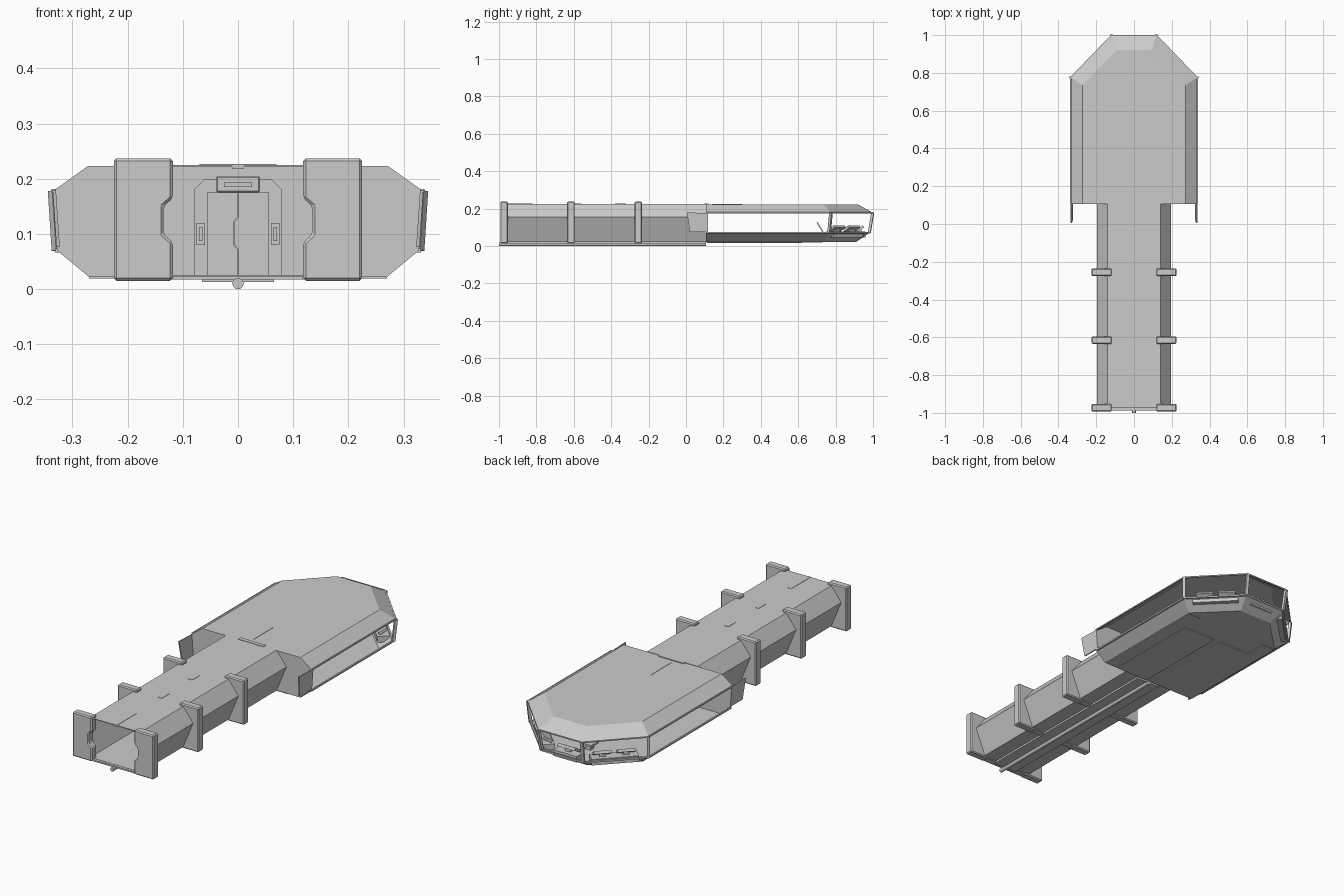
import bpy, bmesh, math
from mathutils import Vector, Matrix

if "Cube" in bpy.data.objects:
    bpy.data.objects.remove(bpy.data.objects["Cube"])


def finish(name, bm, bevel=0, thick=0):
    bmesh.ops.recalc_face_normals(bm, faces=bm.faces)
    me = bpy.data.meshes.new(name)
    bm.to_mesh(me)
    bm.free()
    ob = bpy.data.objects.new(name, me)
    bpy.context.collection.objects.link(ob)
    if thick:
        m = ob.modifiers.new("Solidify", 'SOLIDIFY')
        m.thickness = thick
        m.offset = -1
    if bevel:
        m = ob.modifiers.new("Bevel", 'BEVEL')
        m.width = bevel
        m.segments = 1
    return ob


def loft(name, rings, caps=(False, False), closed=True, thick=0, bevel=0):
    """Skin a list of equally long point rings."""
    bm = bmesh.new()
    vs = [[bm.verts.new(p) for p in r] for r in rings]
    n = len(vs[0])
    for a, b in zip(vs, vs[1:]):
        for i in range(n if closed else n - 1):
            j = (i + 1) % n
            bm.faces.new((a[i], a[j], b[j], b[i]))
    if caps[0]:
        bm.faces.new(vs[0])
    if caps[1]:
        bm.faces.new(vs[-1])
    return finish(name, bm, bevel, thick)


def prism(name, xz, y0, y1, bevel=0):
    return loft(name, [[(x, y, z) for x, z in xz] for y in (y0, y1)], (True, True), bevel=bevel)


def box(name, x0, x1, y0, y1, z0, z1, bevel=0):
    return prism(name, [(x0, z0), (x1, z0), (x1, z1), (x0, z1)], y0, y1, bevel)


def turned_box(name, center, size, rot_z=0, tilt=0):
    bm = bmesh.new()
    bmesh.ops.create_cube(bm, size=1, matrix=Matrix.Translation(center)
                          @ Matrix.Rotation(rot_z, 4, 'Z') @ Matrix.Rotation(tilt, 4, 'X')
                          @ Matrix.Diagonal((*size, 1)))
    return finish(name, bm)


def beam(name, a, b, w):
    a, b = Vector(a), Vector(b)
    d = b - a
    bm = bmesh.new()
    bmesh.ops.create_cube(bm, size=1, matrix=Matrix.Translation((a + b) / 2)
                          @ d.to_track_quat('Z', 'Y').to_matrix().to_4x4()
                          @ Matrix.Diagonal((w, w, d.length, 1)))
    return finish(name, bm)


def mirror_x(half):
    return half + [(-x, z) for x, z in reversed(half)]


# ---- corridor ----
section = mirror_x([(0.14, 0.022), (0.195, 0.155), (0.14, 0.225)])
loft("corridor_shell", [[(x, y, z) for x, z in section] for y in (-0.975, 0.105)], thick=0.004)
prism("corridor_end_wall", section, 0.095, 0.108)

# notched wall pillars
pillar = [(0.118, 0.015), (0.225, 0.015), (0.225, 0.237), (0.118, 0.237), (0.118, 0.165),
          (0.135, 0.15), (0.135, 0.10), (0.118, 0.085)]
for k, y in enumerate((-0.973, -0.615, -0.255)):
    for s in (-1, 1):
        # left side notch is the right one mirrored
        prism(f"wall_pillar_{k}_{s}", [(s * x, z) for x, z in pillar], y - 0.02, y + 0.02, 0.005)
    box(f"floor_rib_{k}", -0.118, 0.118, y - 0.015, y + 0.015, 0.017, 0.024)

# under-floor rail and pipe
box("under_rail", -0.065, 0.065, -0.97, 0.105, 0.013, 0.022)
pipe = [(0.01 * math.cos(i * math.pi / 8), 0.01 + 0.01 * math.sin(i * math.pi / 8)) for i in range(16)]
prism("under_pipe", pipe, -1.0, 0.108)

# ceiling light strips
for k, (y0, y1) in enumerate(((-0.975, -0.82), (-0.62, -0.56), (-0.38, -0.32))):
    box(f"ceiling_strip_{k}", -0.011, 0.011, y0, y1, 0.218, 0.2265)
box("roof_joint", -0.07, 0.07, 0.1, 0.12, 0.215, 0.227)

# ---- door at the corridor end ----
prism("door_frame", mirror_x([(0.08, 0.022), (0.08, 0.18), (0.06, 0.2)]), 0.08, 0.095)
split = [(0, 0.176), (0, 0.13), (-0.007, 0.122), (-0.007, 0.08), (0, 0.072), (0, 0.022)]
for s in (-1, 1):
    off = 0.001 * s
    prism(f"door_leaf_{s}", [(x + off, z) for x, z in split] +
          [(s * 0.055, 0.022), (s * 0.055, 0.176)], 0.073, 0.08)
    box(f"door_panel_{s}", s * 0.06, s * 0.075, 0.07, 0.08, 0.08, 0.12)
    box(f"door_panel_button_{s}", s * 0.064, s * 0.071, 0.066, 0.07, 0.087, 0.113)
box("door_sign", -0.04, 0.04, 0.06, 0.08, 0.175, 0.205, 0.003)
box("door_sign_slot", -0.025, 0.025, 0.057, 0.06, 0.185, 0.193)


# ---- observation cabin ----
def outline(w, ys, fx, yf, z):
    half = [(w, 0.112), (w, ys), (fx, yf)]
    return [(x, y, z) for x, y in half] + [(-x, y, z) for x, y in reversed(half)]


roof_flat = outline(0.272, 0.735, 0.092, 0.92, 0.223)
roof_edge = outline(0.335, 0.775, 0.12, 0.998, 0.178)
hull_edge = outline(0.328, 0.765, 0.116, 0.98, 0.07)
hull_flat = outline(0.27, 0.735, 0.09, 0.91, 0.022)
loft("cabin_roof", [roof_edge, roof_flat], (False, True), closed=False, thick=0.005)
loft("cabin_hull", [hull_flat, hull_edge], (True, False), closed=False, thick=0.005)
prism("cabin_back_wall", mirror_x([(0.27, 0.022), (0.328, 0.07), (0.335, 0.178), (0.272, 0.223)]),
      0.106, 0.116)

# window frames around the nose
for i in range(1, 5):
    beam(f"window_post_{i}", hull_edge[i], roof_edge[i], 0.014)
for i in range(5):
    beam(f"window_sill_{i}", hull_edge[i], hull_edge[i + 1], 0.008)
    beam(f"window_head_{i}", roof_edge[i], roof_edge[i + 1], 0.006)

# rear side panels reaching back past the cabin wall
for s in (-1, 1):
    loft(f"side_panel_{s}", [[(s * (x - d), y, z) for x, y, z in
         ((0.336, 0.005, 0.18), (0.336, 0.118, 0.176), (0.329, 0.118, 0.076), (0.329, 0.02, 0.076))]
         for d in (0, 0.006)], (True, True))
    # raised plates on the underside
    box(f"belly_plate_{s}", s * 0.015, s * 0.2, 0.112, 0.62, 0.017, 0.023)
    box(f"belly_side_plate_{s}", s * 0.2, s * 0.27, 0.112, 0.73, 0.019, 0.023)
box("cabin_roof_strip", -0.018, -0.013, 0.14, 0.3, 0.218, 0.2245)

# nose consoles, one desk with screens behind each window
def console(name, cx, cy, ang, width, screens):
    turned_box(f"{name}_desk", (cx, cy, 0.062), (width, 0.06, 0.03), ang)
    for k in range(screens):
        t = (k - (screens - 1) / 2) * width / screens
        p = (cx + t * math.cos(ang), cy + t * math.sin(ang), 0.094)
        turned_box(f"{name}_screen_{k}", p, (width / screens * 0.75, 0.045, 0.014), ang, 0.5)
        turned_box(f"{name}_stand_{k}", (p[0], p[1], 0.082), (0.03, 0.015, 0.02), ang)


console("front_console", 0, 0.93, 0, 0.13, 1)
diag = math.atan2(0.22, 0.215)
for s in (-1, 1):
    console(f"side_console_{s}", s * 0.194, 0.847, -s * diag, 0.22, 2)

# pilot chair
box("chair_base", -0.015, 0.015, 0.75, 0.78, 0.022, 0.05)
box("chair_seat", -0.03, 0.03, 0.735, 0.795, 0.05, 0.06)
turned_box("chair_back", (0, 0.72, 0.095), (0.055, 0.007, 0.075), 0, 0.55)
